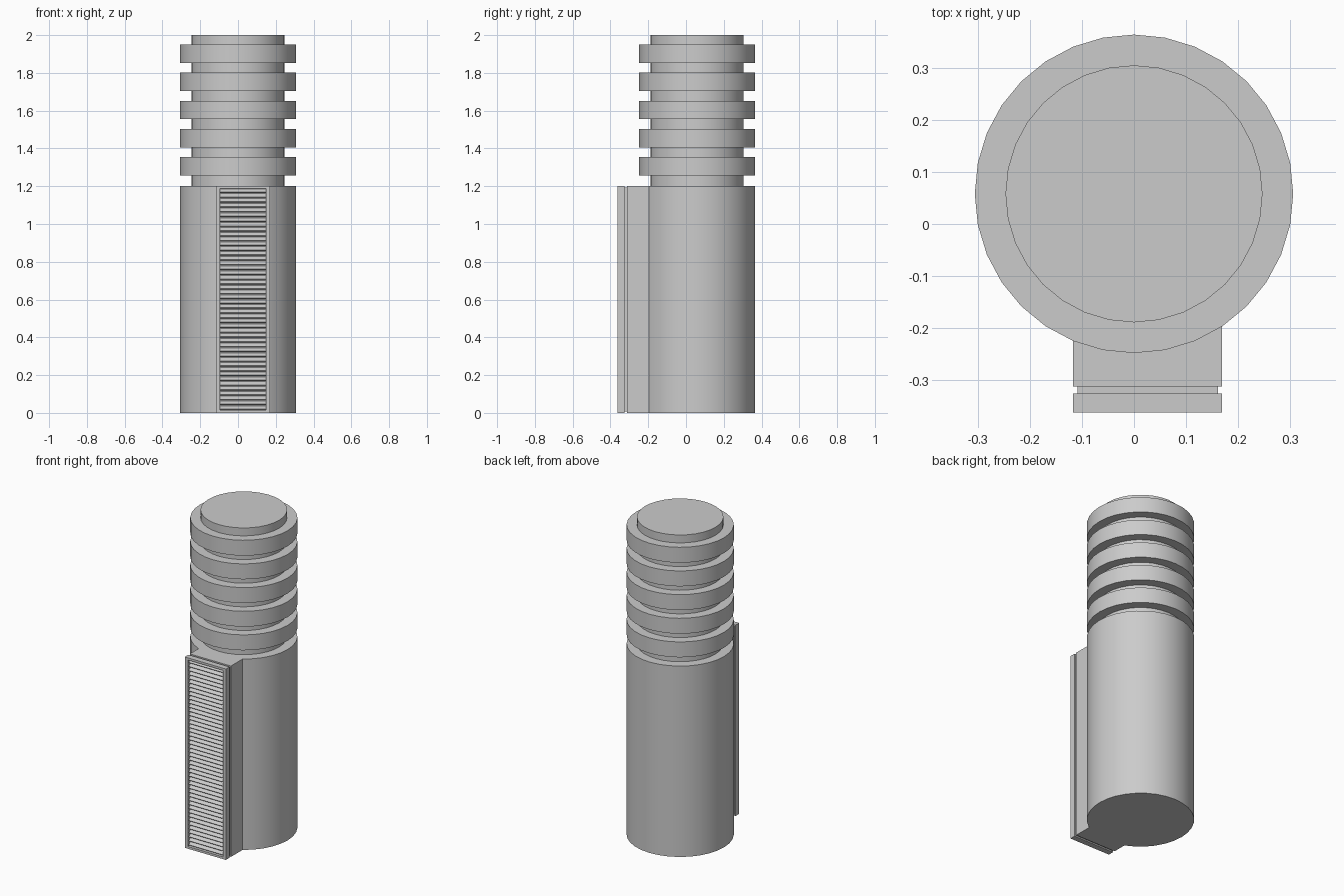
import bpy, bmesh, math
from mathutils import Matrix, Vector

cube = bpy.data.objects.get("Cube")
if cube:
    bpy.data.objects.remove(cube, do_unlink=True)

grey = bpy.data.materials.new("plain grey")
grey.use_nodes = True
grey.diffuse_color = (0.6, 0.6, 0.6, 1)
grey.node_tree.nodes["Principled BSDF"].inputs["Base Color"].default_value = (0.6, 0.6, 0.6, 1)

SIDES, RADIUS, CORE, CY = 32, 0.306, 0.247, 0.058
BODY_TOP = 1.202
X0, X1 = -0.117, 0.169          # mount and vent frame sides
MID = (X0 + X1) / 2
PANEL_Y, FRAME_Y, FRONT_Y = -0.312, -0.326, -0.362


def finish(name, bm, smooth=False):
    bmesh.ops.recalc_face_normals(bm, faces=bm.faces)
    mesh = bpy.data.meshes.new(name)
    bm.to_mesh(mesh)
    bm.free()
    mesh.materials.append(grey)
    ob = bpy.data.objects.new(name, mesh)
    bpy.context.collection.objects.link(ob)
    if smooth:
        bpy.ops.object.select_all(action='DESELECT')
        ob.select_set(True)
        bpy.context.view_layer.objects.active = ob
        bpy.ops.object.shade_smooth_by_angle(angle=math.radians(30))
    return ob


def prism(name, outline, z0, z1, smooth=False):
    bm = bmesh.new()
    face = bm.faces.new([bm.verts.new((x, y, z0)) for x, y in outline])
    top = bmesh.ops.extrude_face_region(bm, geom=[face], use_keep_orig=True)["geom"]
    verts = [v for v in top if isinstance(v, bmesh.types.BMVert)]
    bmesh.ops.translate(bm, verts=verts, vec=(0, 0, z1 - z0))
    return finish(name, bm, smooth)


def circle(r):
    steps = [2 * math.pi * i / SIDES for i in range(SIDES)]
    return [(r * math.sin(a), CY + r * math.cos(a)) for a in steps]


def add_box(bm, x, y, z, tilt=0):
    size = Vector((x[1] - x[0], y[1] - y[0], z[1] - z[0]))
    mid = Vector((x[0] + x[1], y[0] + y[1], z[0] + z[1])) / 2
    m = Matrix.Translation(mid) @ Matrix.Rotation(tilt, 4, 'X') @ Matrix.Diagonal((*size, 1))
    bmesh.ops.create_cube(bm, size=1, matrix=m)


# Body: round column with a flat mount growing out of its front
def on_circle(x):
    return (x, CY - math.sqrt(RADIUS ** 2 - x * x))

ring = circle(RADIUS)
right_part = [p for p in ring[:SIDES // 2] if p[1] > CY or p[0] > X1]
left_part = [p for p in ring[SIDES // 2:] if p[1] > CY or p[0] < X0]
mount = [on_circle(X1), (X1, PANEL_Y), (X0, PANEL_Y), on_circle(X0)]
prism("body", right_part + mount + left_part, 0, BODY_TOP, True)

# Neck and its stacked rings
prism("neck", circle(CORE), BODY_TOP, 2.0, True)
for i in range(5):
    z = 1.257 + i * 0.149
    prism(f"neck_ring_{i + 1}", ring, z, z + 0.097, True)

# Recessed spacer between mount and vent frame
bm = bmesh.new()
add_box(bm, (X0 + 0.008, X1 - 0.008), (FRAME_Y, PANEL_Y), (0.008, BODY_TOP - 0.008))
finish("vent_backing", bm)

# Vent frame: slab outline with a rectangular opening
BORDER_X, BORDER_Z = 0.021, 0.014
bm = bmesh.new()
for x in ((X0, X0 + BORDER_X), (X1 - BORDER_X, X1)):
    add_box(bm, x, (FRONT_Y, FRAME_Y), (0, BODY_TOP))
for z in ((0, BORDER_Z), (BODY_TOP - BORDER_Z, BODY_TOP)):
    add_box(bm, (X0 + BORDER_X, X1 - BORDER_X), (FRONT_Y, FRAME_Y), z)
finish("vent_frame", bm)

# Louvre slats, sloping outward and down
SLATS = 46
pitch = (BODY_TOP - 2 * BORDER_Z) / SLATS
bm = bmesh.new()
for i in range(SLATS):
    z = BORDER_Z + (i + 0.5) * pitch
    add_box(bm, (X0 + BORDER_X, X1 - BORDER_X), (-0.353, -0.327),
            (z - 0.003, z + 0.003), math.radians(40))
finish("vent_slats", bm)
